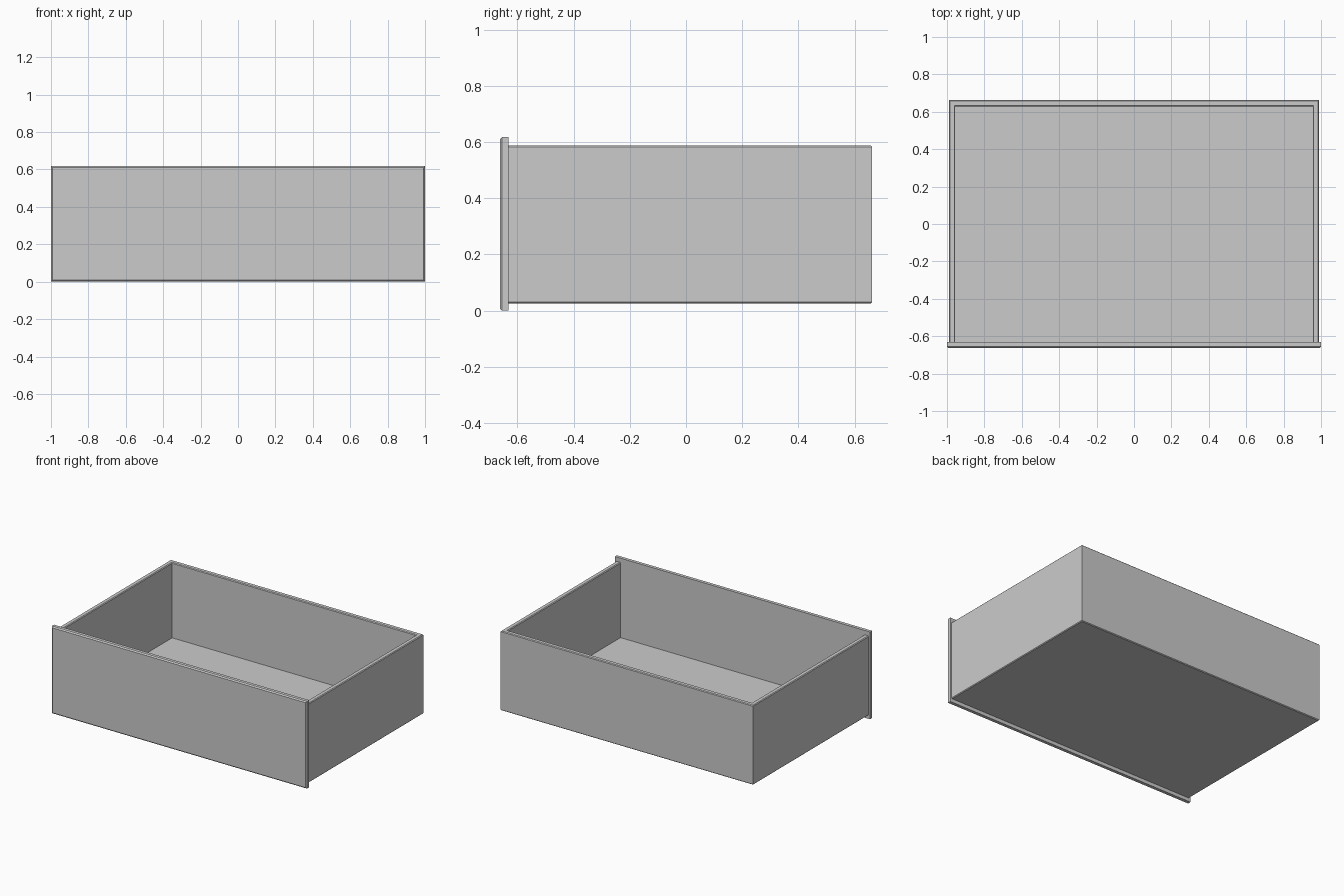
import bpy
import bmesh
from mathutils import Vector

cube = bpy.data.objects.get("Cube")
if cube:
    bpy.data.objects.remove(cube, do_unlink=True)

# Single plain grey
GREY = (0.6, 0.6, 0.6, 1.0)
grey = bpy.data.materials.new("plain grey")
grey.use_nodes = True
grey.diffuse_color = GREY
grey.node_tree.nodes["Principled BSDF"].inputs["Base Color"].default_value = GREY

W, BACK, JOINT, FRONT = 0.99, 0.662, -0.632, -0.663
BOTTOM, RIM, FLOOR, WALL = 0.025, 0.588, 0.055, 0.034


def finish(name, bm, edges, width):
    """Chamfer the chosen edges and link the part."""
    bmesh.ops.bevel(bm, geom=edges, offset=width, segments=1,
                    affect='EDGES', profile=0.5)
    bmesh.ops.recalc_face_normals(bm, faces=bm.faces)
    mesh = bpy.data.meshes.new(name)
    bm.to_mesh(mesh)
    bm.free()
    mesh.materials.append(grey)
    obj = bpy.data.objects.new(name, mesh)
    bpy.context.collection.objects.link(obj)


def middle(edge):
    return (edge.verts[0].co + edge.verts[1].co) / 2


# Tray: U-shaped outline raised from the underside to the rim
bm = bmesh.new()
x, y = W - WALL, BACK - WALL
outline = [(-W, JOINT), (-W, BACK), (W, BACK), (W, JOINT),
           (x, JOINT), (x, y), (-x, y), (-x, JOINT)]
base = bm.faces.new([bm.verts.new((px, py, BOTTOM)) for px, py in outline])
raised = bmesh.ops.extrude_face_region(bm, geom=[base])["geom"]
bmesh.ops.translate(bm, vec=Vector((0, 0, RIM - BOTTOM)),
                    verts=[v for v in raised if isinstance(v, bmesh.types.BMVert)])
chamfer = []
for e in bm.edges:
    m = middle(e)
    level = abs(e.verts[0].co.z - e.verts[1].co.z) < 1e-4
    outer = abs(m.x) > W - 0.01 or m.y > BACK - 0.01
    if level and m.y > JOINT + 0.01 and (m.z > RIM - 0.01 or outer):
        chamfer.append(e)
finish("drawer_walls", bm, chamfer, 0.005)


def box(name, low, high, width, pick):
    bm = bmesh.new()
    bmesh.ops.create_cube(bm, size=1)
    low, high = Vector(low), Vector(high)
    bmesh.ops.scale(bm, vec=high - low, verts=bm.verts)
    bmesh.ops.translate(bm, vec=(low + high) / 2, verts=bm.verts)
    finish(name, bm, [e for e in bm.edges if pick(middle(e))], width)


# Floor panel between the walls
box("drawer_floor", (-x, JOINT, BOTTOM), (x, y, FLOOR), 0.001, lambda m: False)

# Overhanging front panel with a chamfered face
box("front_panel", (-1, FRONT, 0), (1, JOINT, 0.618), 0.008,
    lambda m: m.y < FRONT + 0.001)
